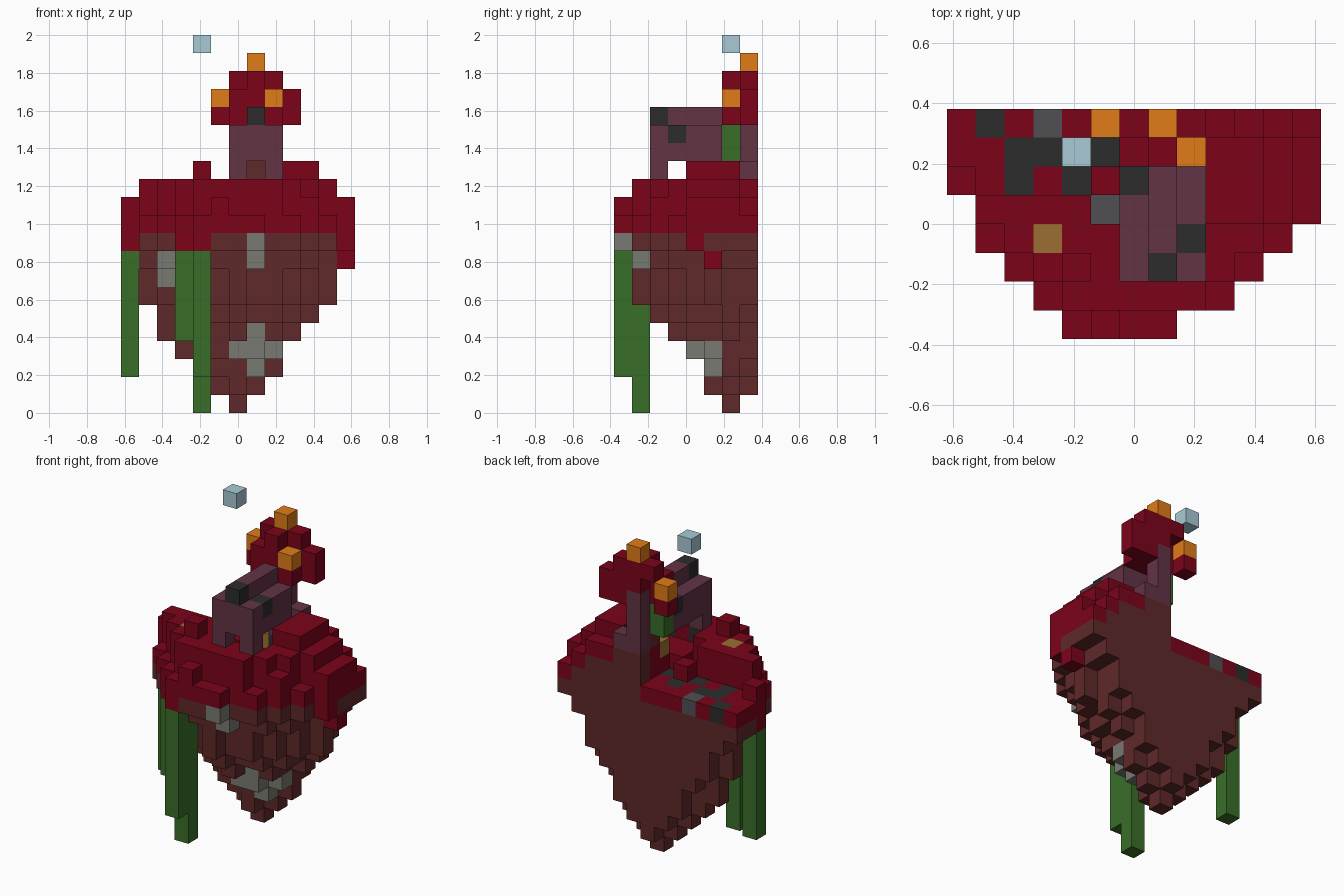
import bpy
import bmesh
from math import hypot

cube = bpy.data.objects.get("Cube")
if cube:
    bpy.data.objects.remove(cube, do_unlink=True)

UNIT = 2 / 21
COLOURS = {
    "earth_brown": (96, 41, 41), "leaf_red": (124, 4, 26),
    "timber_purple": (99, 51, 69), "vine_green": (57, 110, 40),
    "stone_grey": (121, 122, 114), "path_grey": (80, 80, 84),
    "charcoal": (44, 44, 44), "lantern_orange": (224, 124, 24),
    "pale_blue": (168, 202, 213), "straw_tan": (156, 111, 49),
}


def linear(c):
    c /= 255
    return c / 12.92 if c < 0.04 else ((c + 0.055) / 1.055) ** 2.4


materials = {}
for name, rgb in COLOURS.items():
    mat = bpy.data.materials.new(name)
    mat.use_nodes = True
    colour = (*map(linear, rgb), 1)
    mat.diffuse_color = colour
    mat.node_tree.nodes["Principled BSDF"].inputs["Base Color"].default_value = colour
    materials[name] = mat

grid = {}  # cell -> (part, colour)


def put(part, colour, xs, ys, zs):
    """Fill a block of cells; each argument is a number or an inclusive pair."""
    spans = [range(s, s + 1) if isinstance(s, int) else range(s[0], s[1] + 1)
             for s in (xs, ys, zs)]
    for i in spans[0]:
        for j in spans[1]:
            for k in spans[2]:
                grid[i, j, k] = (part, colour)


def paint_front(colour, i, k):
    """Recolour the foremost rock cell of a column seen from the front."""
    for j in range(8):
        if (i, j, k) in grid and grid[i, j, k][0] == "rock":
            grid[i, j, k] = ("rock", colour)
            return


def disc(radius):
    """Cells of a round layer, cut flat behind."""
    return [(i, j) for i in range(13) for j in range(8)
            if hypot(i - 6, j - 6) <= radius]


# Hanging rock: round layers narrowing downward
for k, radius in enumerate([0.5, 1.1, 2, 2.25, 3.1, 4.1, 4.5, 4.5, 5.2, 6.25]):
    for i, j in disc(radius):
        if (k, j) not in [(0, 7), (2, 4)]:
            put("rock", "earth_brown", i, j, k)
put("rock", "earth_brown", 3, 6, 3)
put("rock", "earth_brown", 2, 6, 4)

# Jutting lumps on the rock
for i, j in [(1, 6), (11, 5), (6, 1)]:
    put("rock", "earth_brown", i, j, (6, 7))

# Stone patches on the rock
for i, k in [(7, 9), (7, 8), (2, 8), (2, 7), (7, 4), (6, 3), (7, 3), (8, 3), (7, 2)]:
    paint_front("stone_grey", i, k)


# Leafy top
def top_height(i, j):
    if i <= 6 and j >= 5:
        return 12 if (i, j) == (0, 5) else 11       # sunken path at the back
    if (i, j) in [(5, 4), (12, 7)]:
        return 11
    if 6 <= i <= 8 and 3 <= j <= 5:
        return 12                                    # shrine floor
    if hypot(i - 6, j - 6) > 5.6 or (i, j) == (11, 7):
        return 12 if i in (5, 10, 11, 12) and (i, j) != (11, 3) else 11
    return 13


for i, j in disc(6.35):
    if (i, j) not in [(8, 0), (0, 4)]:
        put("foliage", "leaf_red", i, j, (10, top_height(i, j) - 1))
put("foliage", "leaf_red", (9, 10), (4, 6), 13)
put("foliage", "leaf_red", 4, 2, 13)
put("foliage", "leaf_red", 1, 4, 12)
put("foliage", "leaf_red", 5, 5, 11)
put("foliage", "leaf_red", 0, 5, 9)
put("foliage", "leaf_red", 12, 4, 9)
put("foliage", "leaf_red", 12, 5, 8)
put("foliage", "leaf_red", 4, 0, 9)
paint_front("leaf_red", 3, 9)

# Bare earth climbing the back wall
for i, top in [(7, 12), (8, 12), (9, 11), (10, 11), (11, 10)]:
    put("rock", "earth_brown", i, 7, (10, top))
put("rock", "earth_brown", 7, 6, 13)

# Path stones
for i, j in [(1, 7), (2, 6), (3, 6), (2, 5), (4, 5), (5, 6), (6, 5)]:
    put("path", "charcoal", i, j, 10)
put("path", "path_grey", 3, 7, 10)
put("path", "path_grey", 5, 4, 10)
put("straw_bale", "straw_tan", 3, 3, 12)
put("straw_bale", "straw_tan", 7, 5, 12)

# Shrine: hollow body, ridge, posts and feet
put("shrine", "timber_purple", (6, 8), (2, 5), (14, 15))
for j in (3, 4):
    for k in (14, 15):
        del grid[7, j, k]
put("shrine", "timber_purple", 7, (2, 5), 16)
for i, j in [(6, 2), (8, 2), (8, 5)]:
    put("shrine", "timber_purple", i, j, 13)
    put("shrine", "charcoal", i, j, 12)
for cell in [(7, 2, 16), (8, 3, 15), (6, 5, 15)]:
    put("shrine", "charcoal", *cell)

# Tree crown, trunk and lanterns
put("crown", "leaf_red", (5, 9), 7, (16, 17))
put("crown", "leaf_red", (6, 8), 6, (16, 17))
put("crown", "leaf_red", (6, 8), 7, 18)
put("crown", "leaf_red", 7, 6, 18)
for k in (16, 17):
    del grid[6, 7, k]
put("trunk", "timber_purple", 7, 7, (13, 16))
put("trunk", "timber_purple", 8, 7, 13)
put("moss", "vine_green", 6, 6, (14, 15))
for cell in [(5, 7, 17), (8, 6, 17), (7, 7, 19)]:
    put("lanterns", "lantern_orange", *cell)

# Floating cube
put("floating_cube", "pale_blue", 4, 6, 20)

# Hanging vines
put("vines", "vine_green", 4, 0, (2, 8))
put("vines", "vine_green", 4, 1, (0, 8))
put("vines", "vine_green", 3, 1, (4, 8))
put("vines", "vine_green", 0, 5, (2, 8))


# Mesh each part from its exposed cell faces
def build(part):
    bm = bmesh.new()
    mesh = bpy.data.meshes.new(part)
    slots, verts = [], {}

    def vert(p):
        if p not in verts:
            verts[p] = bm.verts.new(((p[0] - 6.5) * UNIT, (p[1] - 4) * UNIT, p[2] * UNIT))
        return verts[p]

    for cell, (owner, colour) in grid.items():
        if owner != part:
            continue
        if colour not in slots:
            slots.append(colour)
            mesh.materials.append(materials[colour])
        for axis in range(3):
            for side in (0, 1):
                near = list(cell)
                near[axis] += 2 * side - 1
                if tuple(near) in grid:
                    continue
                corners = []
                for a, b in [(0, 0), (1, 0), (1, 1), (0, 1)]:
                    p = list(cell)
                    p[axis] += side
                    p[(axis + 1) % 3] += a
                    p[(axis + 2) % 3] += b
                    corners.append(vert(tuple(p)))
                face = bm.faces.new(corners if side else corners[::-1])
                face.material_index = slots.index(colour)
    bm.to_mesh(mesh)
    bm.free()
    bpy.context.collection.objects.link(bpy.data.objects.new(part, mesh))


for part in sorted({owner for owner, _ in grid.values()}):
    build(part)
